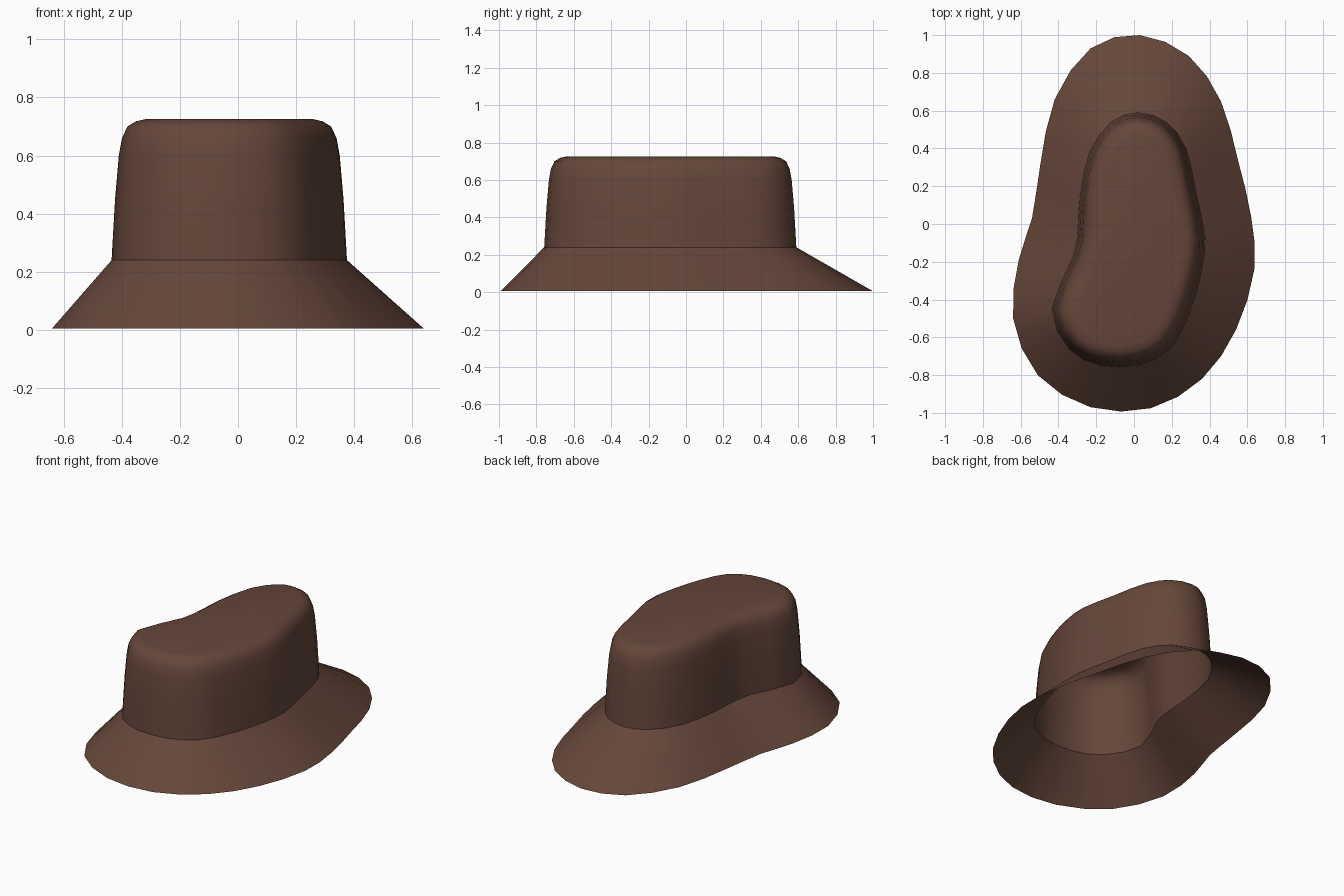
import bpy, bmesh, math
from mathutils import Vector

if "Cube" in bpy.data.objects:
    bpy.data.objects.remove(bpy.data.objects["Cube"])

# Control points: brim edge and crown base, paired, counter-clockwise from the back
RIM = [(.03, 1), (-.23, .93), (-.42, .66), (-.495, .32), (-.54, .03), (-.61, -.19),
       (-.64, -.5), (-.51, -.8), (-.23, -.97), (.09, -.975), (.36, -.82), (.54, -.56),
       (.637, -.24), (.62, .04), (.55, .34), (.46, .65), (.29, .89)]
BASE = [(.02, .59), (-.12, .54), (-.235, .38), (-.285, .15), (-.295, 0), (-.32, -.17),
        (-.435, -.45), (-.34, -.665), (-.17, -.75), (.03, -.745), (.19, -.66), (.29, -.48),
        (.355, -.26), (.375, -.07), (.33, .16), (.275, .4), (.17, .54)]


def smooth_loop(points, steps=2):
    """Closed Catmull-Rom curve through the points."""
    p = [Vector(q) for q in points]
    n, out = len(p), []
    for i in range(n):
        a, b, c, d = p[i - 1], p[i], p[(i + 1) % n], p[(i + 2) % n]
        for s in range(steps):
            t = s / steps
            out.append(.5 * (2 * b + (c - a) * t + (2 * a - 5 * b + 4 * c - d) * t ** 2
                             + (3 * b - a - 3 * c + d) * t ** 3))
    return out


def inset(loop, dist):
    """Move a loop inward along its normals."""
    out = []
    for i, p in enumerate(loop):
        t = (loop[(i + 1) % len(loop)] - loop[i - 1]).normalized()
        out.append(p + Vector((-t.y, t.x)) * dist)
    return out


def skin(name, rings, cap, mat):
    """Join rings of (loop, height) into a sheet, optionally capped at the top."""
    bm = bmesh.new()
    rows = [[bm.verts.new((p.x, p.y, z)) for p in loop] for loop, z in rings]
    for lo, hi in zip(rows, rows[1:]):
        n = len(lo)
        for i in range(n):
            j = (i + 1) % n
            bm.faces.new((lo[i], lo[j], hi[j], hi[i]))
    if cap:
        bm.faces.new(rows[-1])
    bm.normal_update()
    me = bpy.data.meshes.new(name)
    bm.to_mesh(me)
    bm.free()
    me.materials.append(mat)
    ob = bpy.data.objects.new(name, me)
    bpy.context.collection.objects.link(ob)
    bpy.ops.object.select_all(action='DESELECT')
    ob.select_set(True)
    bpy.context.view_layer.objects.active = ob
    bpy.ops.object.shade_smooth_by_angle(angle=math.radians(60))
    return ob


felt = bpy.data.materials.new("brown_felt")
felt.diffuse_color = (.13, .062, .042, 1)
felt.use_nodes = True
felt.node_tree.nodes["Principled BSDF"].inputs["Base Color"].default_value = felt.diffuse_color

rim, base = smooth_loop(RIM), smooth_loop(BASE)

# Sloping brim
skin("brim", [(rim, 0.005), (base, .24)], False, felt)

# Hollow crown with a rounded shoulder and flat top
profile = [(0, .24), (.012, .45), (.025, .6), (.036, .66), (.055, .7), (.085, .718), (.12, .726)]
skin("crown", [(inset(base, d), z) for d, z in profile], True, felt)
